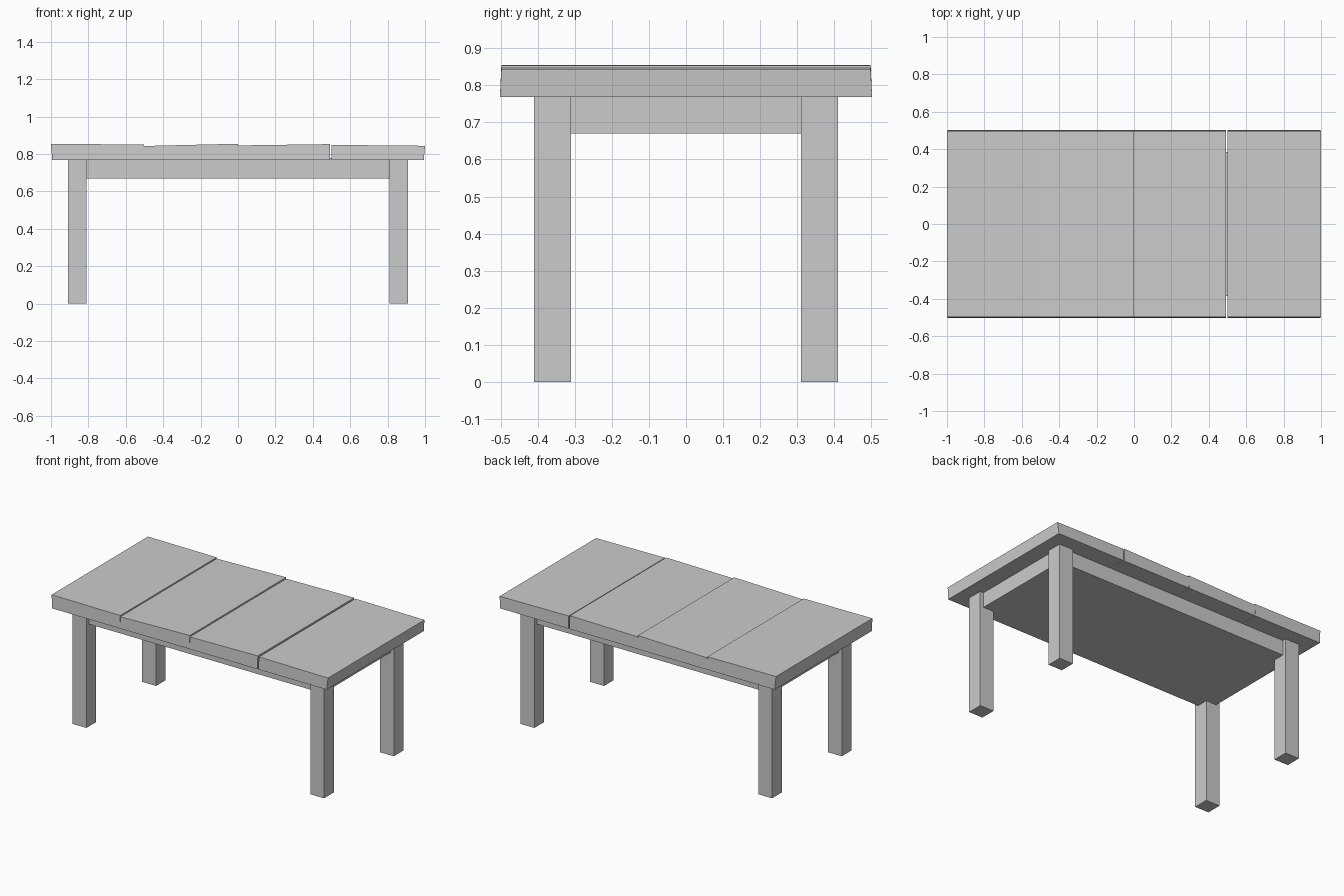
import bpy
import bmesh

cube = bpy.data.objects.get("Cube")
if cube:
    bpy.data.objects.remove(cube, do_unlink=True)

grey = bpy.data.materials.new("plain_grey")
grey.use_nodes = True
colour = (0.6, 0.6, 0.6, 1)
grey.diffuse_color = colour
grey.node_tree.nodes["Principled BSDF"].inputs["Base Color"].default_value = colour


def box(name, low, high, adjust=None):
    """Flat-faced box between two corners; adjust may shift each vertex."""
    bm = bmesh.new()
    bmesh.ops.create_cube(bm, size=1)
    for v in bm.verts:
        side = [c > 0 for c in v.co]
        v.co = [high[i] if side[i] else low[i] for i in range(3)]
        if adjust:
            adjust(v.co, side)
    mesh = bpy.data.meshes.new(name)
    bm.to_mesh(mesh)
    bm.free()
    mesh.materials.append(grey)
    obj = bpy.data.objects.new(name, mesh)
    bpy.context.collection.objects.link(obj)
    return obj


# Four square legs
for x, side in ((-0.86, "right"), (0.86, "left")):
    for y, end in ((-0.36, "front"), (0.36, "back")):
        box(f"{end}_{side}_leg", (x - 0.05, y - 0.05, 0), (x + 0.05, y + 0.05, 0.78))

# Solid apron under the top, set slightly in from the outer leg faces
box("apron", (-0.885, -0.385, 0.67), (0.885, 0.385, 0.78))

# Slightly uneven planks: x range, then top height at each end
planks = [
    (-1.0, -0.503, 0.854, 0.851),
    (-0.502, 0.0, 0.843, 0.855),
    (0.001, 0.492, 0.846, 0.853),
    (0.5, 1.0, 0.849, 0.844),
]
for i, (x0, x1, z0, z1) in enumerate(planks):
    def skew(co, side, z0=z0, z1=z1):
        right, back, top = side
        if top:
            co.z = z1 if right else z0
            co.y -= 0.004 if back else -0.004
        elif abs(co.x) == 1:
            co.x *= 0.993

    box(f"top_plank_{i + 1}", (x0, -0.502, 0.768), (x1, 0.502, 0.85), skew)
